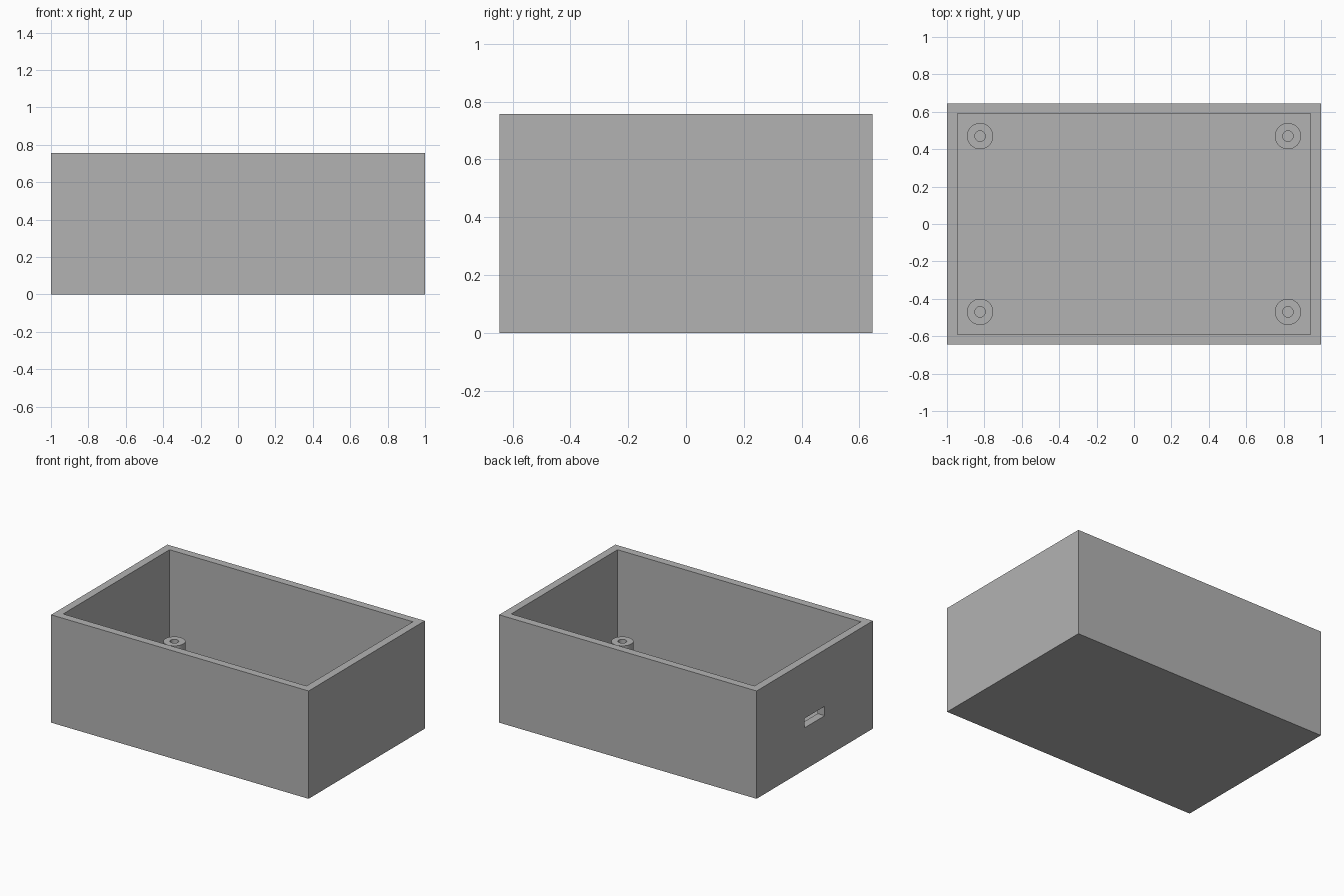
import bpy, bmesh
from math import radians, tau
from mathutils import Matrix, Vector

cube = bpy.data.objects.get("Cube")
if cube:
    bpy.data.objects.remove(cube, do_unlink=True)

LENGTH, WIDTH, HEIGHT = 2.0, 1.29, 0.757
WALL, FLOOR = 0.055, 0.055
POST_X, POST_Y, POST_TOP = 0.823, 0.47, 0.193

grey = bpy.data.materials.new("plain grey")
grey.use_nodes = True
colour = (0.45, 0.45, 0.45, 1)
grey.diffuse_color = colour
grey.node_tree.nodes["Principled BSDF"].inputs["Base Color"].default_value = colour


def add_object(name, bm):
    bmesh.ops.recalc_face_normals(bm, faces=bm.faces)
    mesh = bpy.data.meshes.new(name)
    bm.to_mesh(mesh)
    bm.free()
    mesh.materials.append(grey)
    obj = bpy.data.objects.new(name, mesh)
    bpy.context.collection.objects.link(obj)
    return obj


def box(name, size, centre):
    bm = bmesh.new()
    bmesh.ops.create_cube(bm, size=1, matrix=Matrix.LocRotScale(Vector(centre), None, Vector(size)))
    return add_object(name, bm)


def cut(target, cutter):
    mod = target.modifiers.new(cutter.name, "BOOLEAN")
    mod.operation = "DIFFERENCE"
    mod.solver = "EXACT"
    mod.object = cutter
    cutter.hide_render = True
    cutter.hide_set(True)
    bpy.context.view_layer.objects.active = target
    bpy.ops.object.modifier_apply(modifier=mod.name)
    bpy.data.objects.remove(cutter, do_unlink=True)


# Open tray with a cable slot through one end wall
tray = box("tray", (LENGTH, WIDTH, HEIGHT), (0, 0, HEIGHT / 2))
cut(tray, box("cavity_cutter", (LENGTH - 2 * WALL, WIDTH - 2 * WALL, HEIGHT),
              (0, 0, FLOOR + HEIGHT / 2)))
cut(tray, box("slot_cutter", (4 * WALL, 0.222, 0.066), (-LENGTH / 2, 0, 0.328)))


# Hollow screw posts, turned from a simple profile
def screw_post(name, x, y):
    bm = bmesh.new()
    profile = [(0.07, FLOOR), (0.07, POST_TOP), (0.028, POST_TOP), (0.028, FLOOR)]
    verts = [bm.verts.new((r, 0, z)) for r, z in profile]
    edges = [bm.edges.new(pair) for pair in zip(verts, verts[1:])]
    bmesh.ops.spin(bm, geom=verts + edges, cent=(0, 0, 0), axis=(0, 0, 1),
                   angle=tau, steps=48, use_merge=True)
    bmesh.ops.remove_doubles(bm, verts=bm.verts, dist=0.0001)
    post = add_object(name, bm)
    post.location = (x, y, 0)
    bpy.ops.object.select_all(action="DESELECT")
    post.select_set(True)
    bpy.context.view_layer.objects.active = post
    bpy.ops.object.shade_smooth_by_angle(angle=radians(30))


for side, sx in (("left", 1), ("right", -1)):
    for end, sy in (("front", -1), ("back", 1)):
        screw_post(f"{end}_{side}_screw_post", sx * POST_X, sy * POST_Y)
